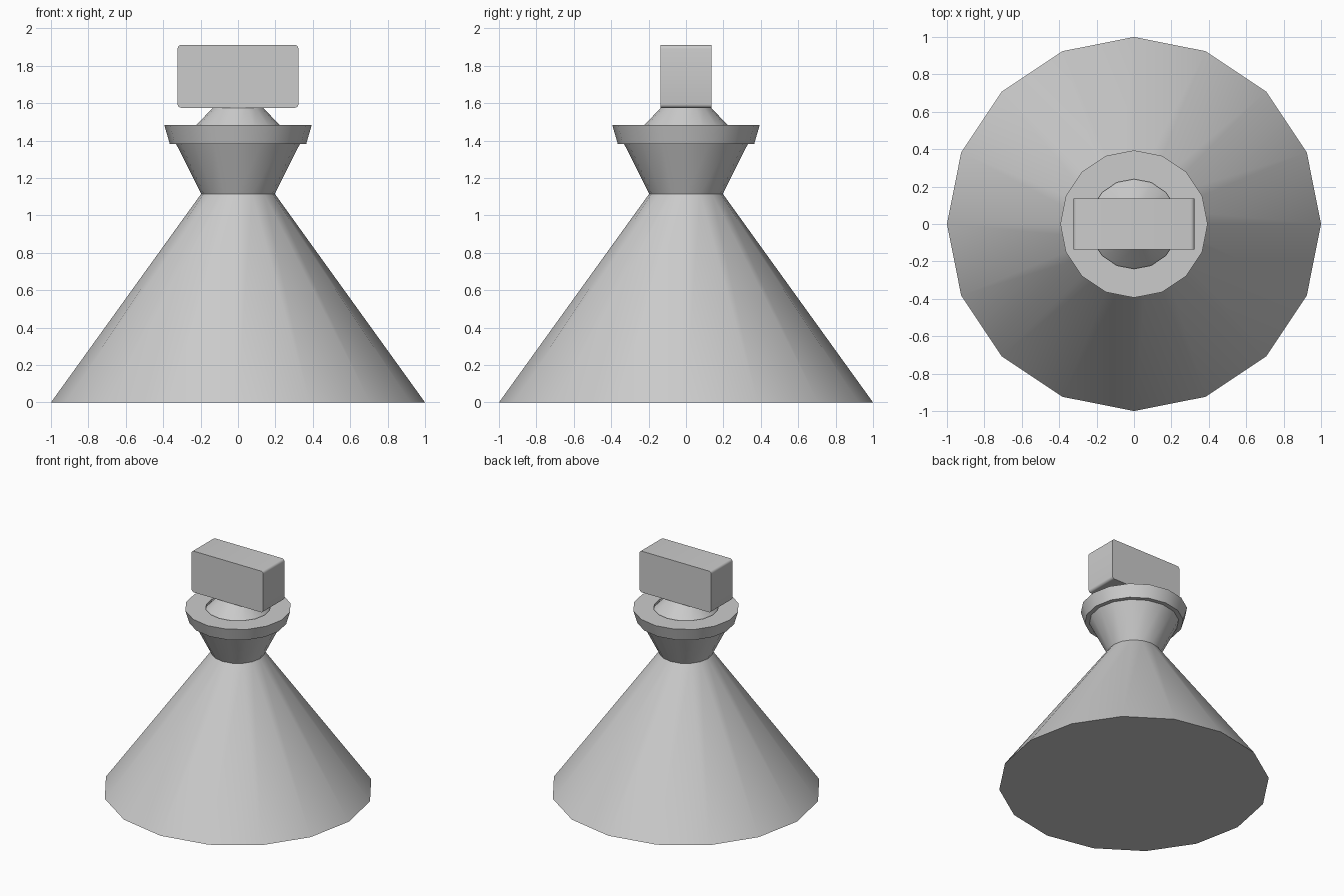
import bpy, bmesh, math

if "Cube" in bpy.data.objects:
    bpy.data.objects.remove(bpy.data.objects["Cube"])

SIDES = 16


def finish(name, bm):
    bmesh.ops.recalc_face_normals(bm, faces=bm.faces)
    mesh = bpy.data.meshes.new(name)
    bm.to_mesh(mesh)
    bm.free()
    obj = bpy.data.objects.new(name, mesh)
    bpy.context.collection.objects.link(obj)
    bpy.ops.object.select_all(action='DESELECT')
    obj.select_set(True)
    bpy.context.view_layer.objects.active = obj
    bpy.ops.object.shade_smooth_by_angle(angle=math.radians(30))
    return obj


def lathe(name, profile):
    """Turn a (radius, z) profile into a closed 16-sided solid."""
    bm = bmesh.new()
    rings = []
    for r, z in profile:
        angles = [2 * math.pi * i / SIDES for i in range(SIDES)]
        rings.append([bm.verts.new((r * math.cos(a), r * math.sin(a), z)) for a in angles])
    for low, high in zip(rings, rings[1:]):
        for i in range(SIDES):
            j = (i + 1) % SIDES
            bm.faces.new((low[i], low[j], high[j], high[i]))
    bm.faces.new(rings[0][::-1])
    bm.faces.new(rings[-1])
    return finish(name, bm)


# Wide conical body, pinched into a flared neck
lathe("body_and_neck", [(1.0, 0), (0.197, 1.115), (0.335, 1.39)])

# Flared collar with a shallow recess around the dome
lathe("collar", [(0.365, 1.383), (0.394, 1.483), (0.24, 1.483), (0.24, 1.465)])

# Small cone rising out of the collar
lathe("top_cone", [(0.24, 1.465), (0.13, 1.58)])

# Head block, with slightly rounded corners running front to back
bm = bmesh.new()
bmesh.ops.create_cube(bm, size=1)
bmesh.ops.scale(bm, vec=(0.646, 0.274, 0.336), verts=bm.verts)
bmesh.ops.translate(bm, vec=(0, 0, 1.743), verts=bm.verts)
edges = [e for e in bm.edges if abs(e.verts[0].co.y - e.verts[1].co.y) > 0.1]
bmesh.ops.bevel(bm, geom=edges, offset=0.02, segments=4, profile=0.5, affect='EDGES')
finish("head_block", bm)
